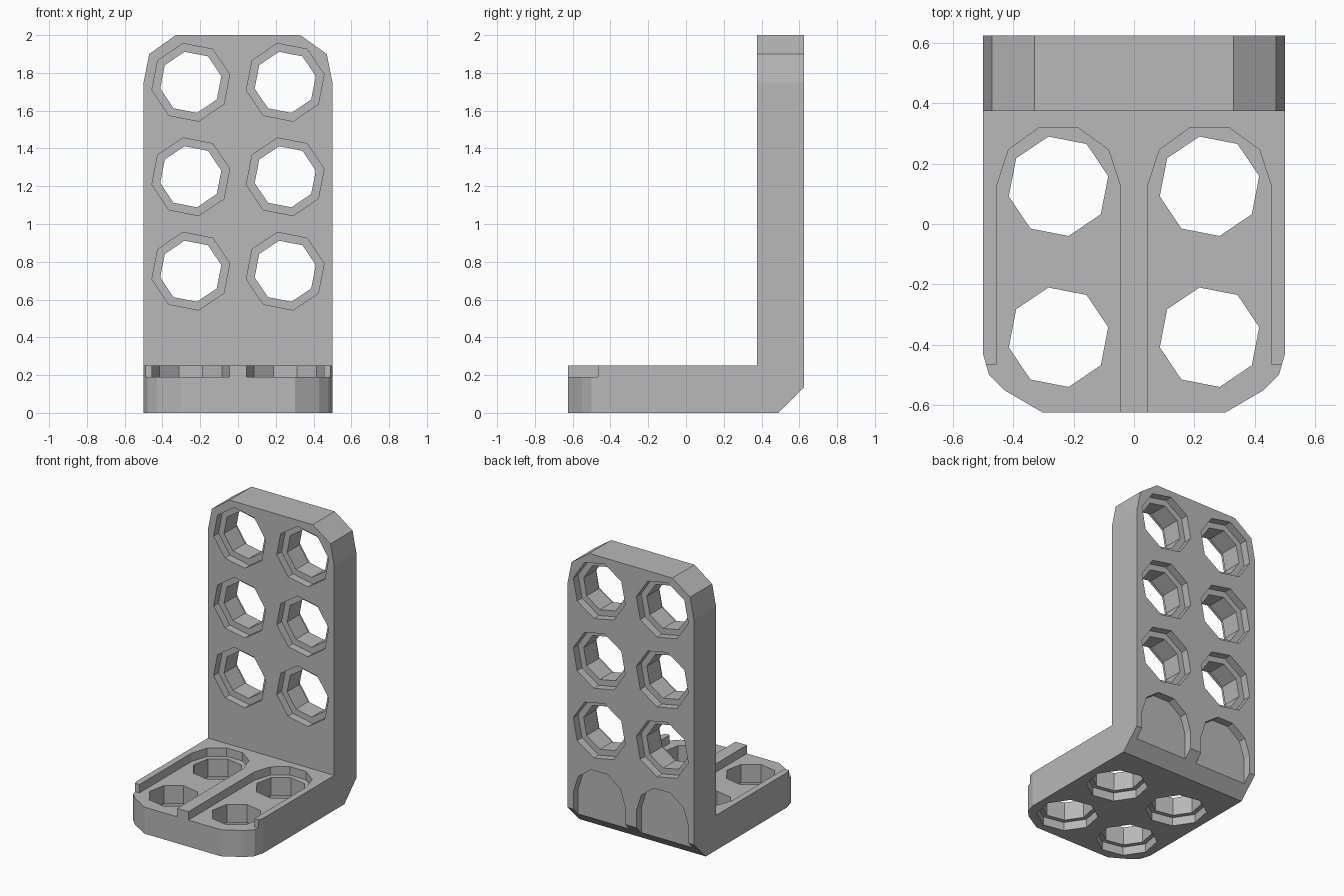
import bpy, bmesh, math

if "Cube" in bpy.data.objects:
    bpy.data.objects.remove(bpy.data.objects["Cube"])

grey = bpy.data.materials.new("mid_grey")
grey.diffuse_color = (0.48, 0.48, 0.48, 1)
grey.use_nodes = True
grey.node_tree.nodes["Principled BSDF"].inputs["Base Color"].default_value = grey.diffuse_color


def prism(name, pts, axis, lo, hi):
    """Extrude a 2D outline along an axis."""
    place = {'X': lambda u, v, w: (w, u, v),
             'Y': lambda u, v, w: (u, w, v),
             'Z': lambda u, v, w: (u, v, w)}[axis]
    bm = bmesh.new()
    a = [bm.verts.new(place(u, v, lo)) for u, v in pts]
    b = [bm.verts.new(place(u, v, hi)) for u, v in pts]
    n = len(pts)
    bm.faces.new(a)
    bm.faces.new(b[::-1])
    for i in range(n):
        bm.faces.new((a[i], a[(i + 1) % n], b[(i + 1) % n], b[i]))
    bmesh.ops.recalc_face_normals(bm, faces=bm.faces)
    me = bpy.data.meshes.new(name)
    bm.to_mesh(me)
    bm.free()
    me.materials.append(grey)
    ob = bpy.data.objects.new(name, me)
    bpy.context.collection.objects.link(ob)
    return ob


def combine(target, tool, op):
    m = target.modifiers.new("cut", 'BOOLEAN')
    m.operation, m.solver, m.object = op, 'EXACT', tool
    bpy.context.view_layer.objects.active = target
    bpy.ops.object.modifier_apply(modifier=m.name)
    bpy.data.objects.remove(tool)


def ring(cu, cv, r, n=8, turn=0.2):
    return [(cu + r * math.cos(turn + math.tau * i / n),
             cv + r * math.sin(turn + math.tau * i / n)) for i in range(n)]


def arch(cu, cv, r):
    return [(cu + r * math.cos(math.pi * i / 5),
             cv + r * math.sin(math.pi * i / 5)) for i in range(6)]


def mirrored(pts):
    return pts + [(-u, v) for u, v in reversed(pts)]


def cut(pts, axis, lo, hi):
    combine(bracket, prism("cutter", pts, axis, lo, hi), 'DIFFERENCE')


# L-shaped bracket with chamfered heel
bracket = prism("angle_bracket", [(-.625, 0), (.49, 0), (.625, .135), (.625, 2),
                                  (.375, 2), (.375, .25), (-.625, .25)], 'X', -.5, .5)

# Faceted top corners and front corners
combine(bracket, prism("top_outline", mirrored(
    [(.53, -.1), (.53, 1.6), (.47, 1.9), (.33, 2.0), (.19, 2.1)]),
    'Y', -.8, .8), 'INTERSECT')
combine(bracket, prism("front_outline", mirrored(
    [(.52, .8), (.52, -.36), (.48, -.5), (.43, -.55), (.31, -.62), (.19, -.69)]),
    'Z', -.1, 2.2), 'INTERSECT')

for s in (-1, 1):
    x = s * .25
    # Upright holes, countersunk on both sides
    for z in (.75, 1.25, 1.75):
        cut(ring(x, z, .21), 'Y', .3, .43)
        cut(ring(x, z, .21), 'Y', .57, .7)
        cut(ring(x, z, .165), 'Y', .3, .7)
    # Channel in the top of the foot, open at the front
    cut([(s * u, v) for u, v in
         [(.6, -.465)] + [(.455, -.465)] + arch(.25, .125, .205)
         + [(.045, -.75), (.6, -.75)]], 'Z', .19, .4)
    # Foot holes, countersunk below
    for y in (.125, -.375):
        cut(ring(x, y, .2), 'Z', -.1, .06)
        cut(ring(x, y, .168), 'Z', -.1, .4)
    # Shallow arched recesses low on the back
    cut(arch(x, .26, .205) + [(x - .205, -.1), (x + .205, -.1)], 'Y', .57, .7)
